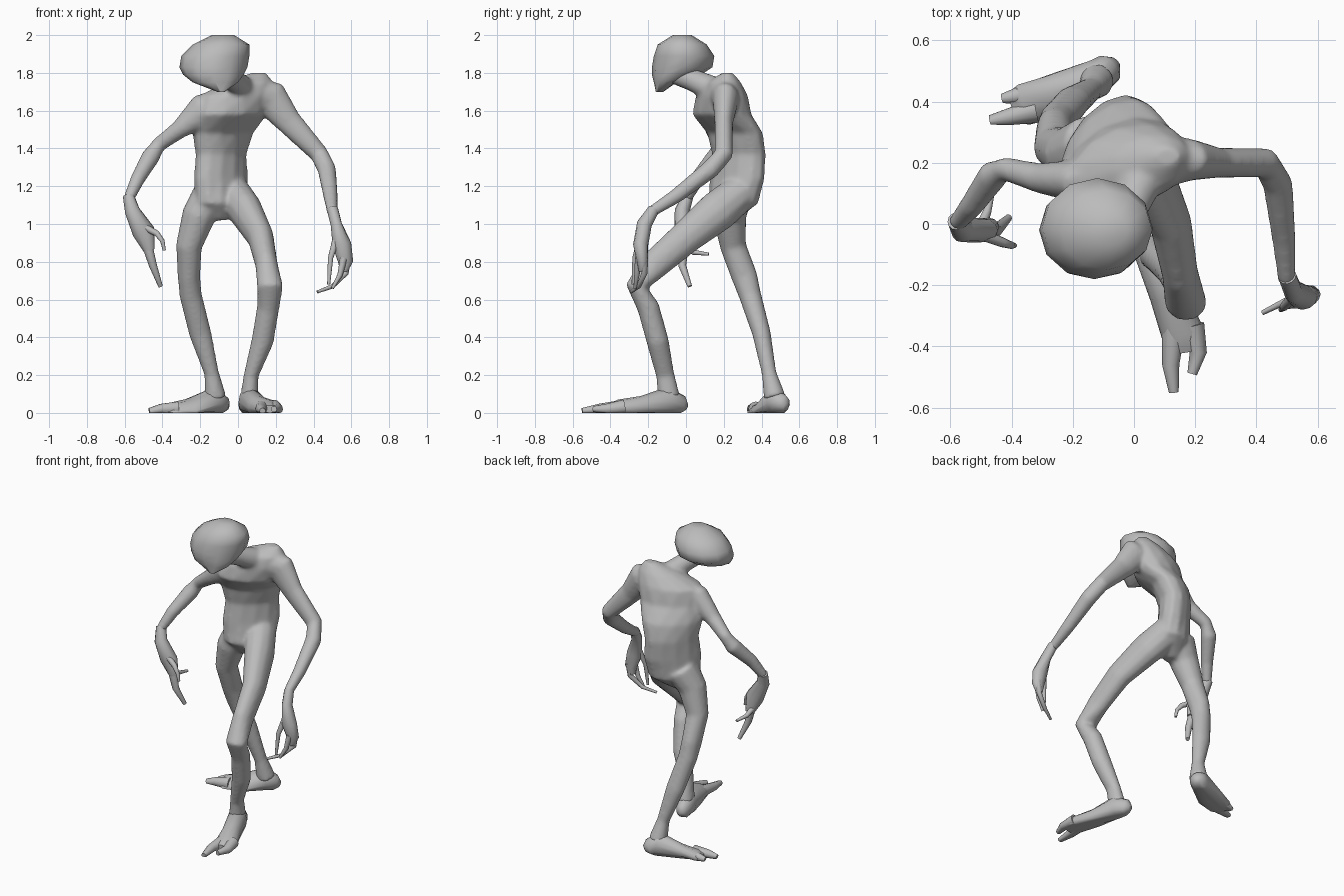
import bpy
import bmesh
import math
from mathutils import Vector

SIDES = 12
UNIT = 0.01  # all sections are written in hundredths of a unit

default_cube = bpy.data.objects.get("Cube")
if default_cube:
    bpy.data.objects.remove(default_cube, do_unlink=True)

# One plain skin colour
skin = bpy.data.materials.new("grey_skin")
skin.use_nodes = True
grey = (0.5, 0.5, 0.5, 1.0)
skin.diffuse_color = grey
skin.node_tree.nodes["Principled BSDF"].inputs["Base Color"].default_value = grey


def select(parts):
    """Select the parts and make the first one active."""
    bpy.ops.object.select_all(action="DESELECT")
    for part in parts:
        part.select_set(True)
    bpy.context.view_layer.objects.active = parts[0]


def loft(name, sections, level=False):
    """Skin elliptical rings along a path, flattened where they meet the ground.

    Limb sections are (x, y, z, half width, optional half depth), set across
    the path; level sections are (x, y, z, half width, half depth, turn).
    """
    centres = [Vector(section[:3]) * UNIT for section in sections]
    last = len(centres) - 1
    bm = bmesh.new()
    rings = []
    for index, section in enumerate(sections):
        half_width = section[3] * UNIT
        if level:
            half_depth = section[4] * UNIT
            turn = math.radians(section[5])
            side = Vector((math.cos(turn), math.sin(turn), 0))
            depth = Vector((-math.sin(turn), math.cos(turn), 0))
        else:
            half_depth = section[-1] * UNIT
            before = centres[max(index - 1, 0)]
            after = centres[min(index + 1, last)]
            tangent = (after - before).normalized()
            side = Vector((1, 0, 0))
            side = (side - tangent * side.dot(tangent)).normalized()
            depth = tangent.cross(side)
        ring = []
        for step in range(SIDES):
            angle = math.tau * step / SIDES
            point = centres[index] + side * math.cos(angle) * half_width
            point += depth * math.sin(angle) * half_depth
            point.z = max(point.z, 0)
            ring.append(bm.verts.new(point))
        rings.append(ring)
    for lower, upper in zip(rings, rings[1:]):
        for step in range(SIDES):
            following = (step + 1) % SIDES
            bm.faces.new((lower[step], lower[following], upper[following], upper[step]))
    bm.faces.new(rings[0])
    bm.faces.new(rings[-1])
    bmesh.ops.recalc_face_normals(bm, faces=bm.faces)
    mesh = bpy.data.meshes.new(name)
    bm.to_mesh(mesh)
    bm.free()
    mesh.materials.append(skin)
    part = bpy.data.objects.new(name, mesh)
    bpy.context.collection.objects.link(part)
    select([part])
    bpy.ops.object.shade_smooth_by_angle(angle=math.radians(60))
    return part


def digit(name, *points, thick=2):
    """Finger or toe that tapers towards its tip."""
    count = len(points) - 1
    sections = []
    for index, point in enumerate(points):
        sections.append((*point, thick * (1 - 0.6 * index / count)))
    return loft(name, sections)


# Head: broad skull narrowing to a pointed chin
loft("head", [
    (-9, -14, 170, 2, 2, 0),
    (-12, -11, 175, 12, 6, 0),
    (-13, -5, 179, 16, 13, 0),
    (-13, -2, 183, 18, 16, 0),
    (-12, -1, 189, 18, 16, 0),
    (-9, -2, 195, 15, 13, 0),
    (-8, -2, 200, 6, 5, 0),
], level=True)
neck = loft("neck", [
    (-7, -6, 180, 6),
    (-2, 4, 176, 6),
    (2, 13, 172, 7),
    (3, 20, 166, 9),
])

# Torso: stooped back, twisted so the waist lies diagonally
torso = loft("body", [
    (-10, 23, 102, 4, 4, 40),
    (-9, 25, 111, 16, 11, 42),
    (-9, 27, 124, 18, 10, 46),
    (-9, 28, 137, 17, 10, 48),
    (-8, 26, 148, 19, 11, 40),
    (-4, 19, 158, 21, 14, 28),
    (-1, 19, 168, 20, 13, 18),
    (6, 20, 175, 13, 9, 12),
    (11, 22, 180, 4, 3, 0),
], level=True)

# Left arm: hanging, forearm reaching forward
left_arm = loft("left_arm", [
    (6, 20, 168, 10, 9),
    (18, 21, 166, 10, 7),
    (27, 20, 154, 7, 5),
    (43, 20, 137, 5),
    (47, 13, 129, 5),
    (49, -5, 115, 4),
    (50, -19, 106, 3),
])
loft("left_hand", [
    (50, -17, 108, 3),
    (52, -22, 100, 3, 4),
    (55, -24, 89, 5, 4),
    (57, -23, 80, 4, 3),
    (56, -23, 75, 2),
])
digit("left_long_finger", (58, -22, 82), (57, -22, 74), (50, -25, 67), (42, -29, 64))
digit("left_middle_finger", (56, -25, 82), (54, -26, 73), (50, -27, 66))
digit("left_thumb", (52, -24, 92), (49, -27, 82), (48, -28, 68))

# Right arm: elbow raised outward, hand dropping
right_arm = loft("right_arm", [
    (-9, 16, 162, 10),
    (-19, 14, 160, 9, 7),
    (-31, 15, 150, 5),
    (-42, 18, 142, 4),
    (-46, 16, 136, 5),
    (-53, 6, 124, 4),
    (-58, 0, 113, 3),
])
loft("right_hand", [
    (-58, 1, 115, 3),
    (-56, -2, 107, 4),
    (-50, -2, 96, 6, 4),
    (-47, -1, 86, 3),
])
digit("right_long_finger", (-49, -1, 92), (-45, -2, 78), (-41, 2, 67), thick=3)
digit("right_curled_finger", (-51, -3, 99), (-43, -6, 95), (-40, -7, 91), (-39, -7, 86))
digit("right_thumb", (-50, -1, 90), (-48, 4, 85), (-46, 12, 84))

# Left leg: stepping forward with a bent, bony knee
left_leg = loft("left_leg", [
    (-3, 28, 116, 10, 10),
    (4, 17, 107, 9, 11),
    (12, 0, 93, 7, 9),
    (15, -16, 79, 6, 8),
    (17, -26, 67, 7, 6),
    (16, -20, 56, 6, 6),
    (13, -15, 38, 6, 6),
    (7, -11, 20, 4, 5),
    (6, -9, 8, 5, 6),
])
loft("left_foot", [
    (3, 0, 3, 2),
    (4, -2, 4, 4, 5),
    (6, -9, 6, 6, 8),
    (11, -23, 3, 6, 6),
    (16, -36, 2, 7, 5),
    (17, -42, 2, 6, 2),
])
digit("left_inner_toe", (13, -33, 3), (12, -46, 2), (13, -55, 1), thick=4)
digit("left_outer_toe", (19, -33, 3), (21, -42, 2), (19, -49, 2), thick=4)

# Right leg: trailing behind, almost straight
right_leg = loft("right_leg", [
    (-14, 25, 116, 10, 11),
    (-21, 23, 104, 9, 9),
    (-26, 25, 88, 7, 7),
    (-26, 31, 72, 6, 7),
    (-25, 34, 62, 6, 6),
    (-20, 40, 42, 6, 5),
    (-14, 44, 21, 4, 4),
    (-12, 47, 8, 6, 6),
])
loft("right_foot", [
    (-6, 53, 3, 2),
    (-8, 51, 4, 5),
    (-12, 48, 6, 6, 8),
    (-25, 42, 2, 8, 5),
    (-36, 39, 1, 7, 4),
    (-40, 38, 1, 5, 2),
])
digit("right_inner_toe", (-32, 37, 2), (-41, 35, 2), (-47, 34, 1), thick=4)
digit("right_outer_toe", (-31, 42, 2), (-38, 42, 2), (-43, 41, 1), thick=4)

# Fuse the torso, neck and limbs into one smooth skin
select([torso, neck, left_arm, right_arm, left_leg, right_leg])
bpy.ops.object.join()
fuse = torso.modifiers.new("fuse", "REMESH")
fuse.mode = "VOXEL"
fuse.voxel_size = UNIT
fuse.use_smooth_shade = True
soften = torso.modifiers.new("soften", "SMOOTH")
soften.iterations = 14
